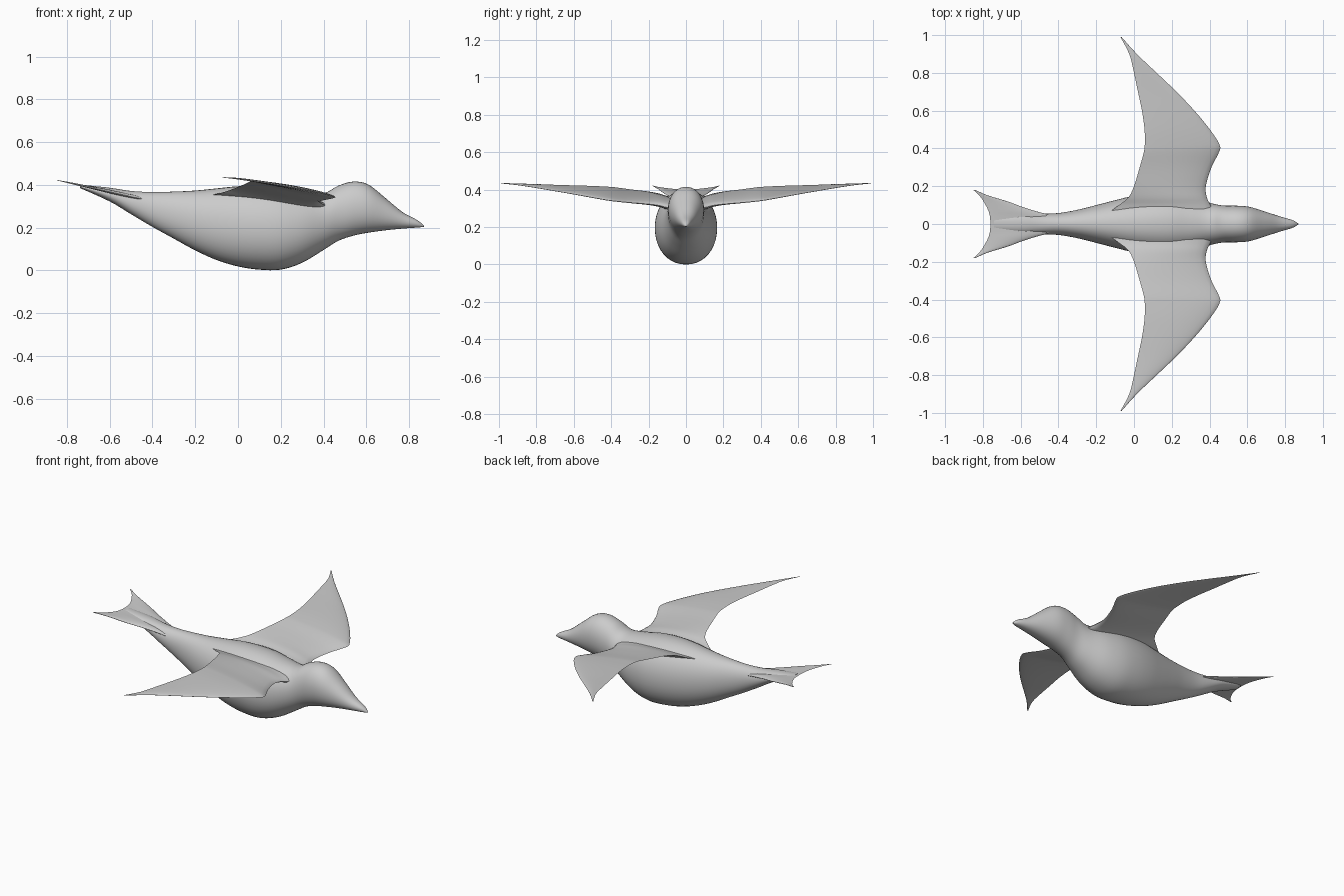
import bpy, bmesh, math

if "Cube" in bpy.data.objects:
    bpy.data.objects.remove(bpy.data.objects["Cube"])

# one plain grey for the whole bird
grey = bpy.data.materials.new("grey")
grey.diffuse_color = (0.6, 0.6, 0.6, 1)
grey.use_nodes = True
grey.node_tree.nodes["Principled BSDF"].inputs["Base Color"].default_value = grey.diffuse_color


def refine(rows, steps):
    """Smooth a table of stations with a Catmull-Rom curve."""
    out = []
    for i in range(len(rows) - 1):
        p0, p1 = rows[max(i - 1, 0)], rows[i]
        p2, p3 = rows[i + 1], rows[min(i + 2, len(rows) - 1)]
        for s in range(steps):
            t = s / steps
            out.append([0.5 * (2 * b + (c - a) * t + (2 * a - 5 * b + 4 * c - d) * t * t
                               + (3 * b - a - 3 * c + d) * t ** 3)
                        for a, b, c, d in zip(p0, p1, p2, p3)])
    return out + [list(rows[-1])]


def loft(name, rings, angle):
    """Skin closed rings of points and cap both ends."""
    bm = bmesh.new()
    loops = [[bm.verts.new(p) for p in ring] for ring in rings]
    n = len(loops[0])
    for a, b in zip(loops, loops[1:]):
        for i in range(n):
            j = (i + 1) % n
            bm.faces.new((a[i], a[j], b[j], b[i]))
    bm.faces.new(loops[0])
    bm.faces.new(loops[-1])
    bmesh.ops.recalc_face_normals(bm, faces=bm.faces)
    mesh = bpy.data.meshes.new(name)
    bm.to_mesh(mesh)
    bm.free()
    ob = bpy.data.objects.new(name, mesh)
    bpy.context.collection.objects.link(ob)
    mesh.materials.append(grey)
    bpy.context.view_layer.objects.active = ob
    ob.select_set(True)
    bpy.ops.object.shade_smooth_by_angle(angle=math.radians(angle))
    ob.select_set(False)
    return ob


def body_ring(x, low, high, half, n=40):
    mid, h = (low + high) / 2, (high - low) / 2
    ring = []
    for i in range(n):
        a = 2 * math.pi * i / n
        c, s = math.cos(a), math.sin(a)
        ring.append((x, half * math.copysign(abs(c) ** 0.93, c),
                     mid + h * math.copysign(abs(s) ** 0.96, s)))
    return ring


def blade_ring(y, front, rear, z_front, z_rear, thick, n=12):
    """Rounded front edge, thin rear edge."""
    ring = []
    for i in range(2 * n):
        a = math.pi * i / n
        u = (1 - math.cos(a)) / 2
        t = thick * (1.55 * math.sqrt(u) * (1 - u) + 0.04 * math.sin(a) ** 2)
        t = t if i < n else -t * 0.75
        ring.append((front + (rear - front) * u, y, z_front + (z_rear - z_front) * u + t))
    return ring


# body, head and beak: x, underside, back, half width
body = [
    (-0.74, 0.385, 0.401, 0.03), (-0.6, 0.322, 0.386, 0.05), (-0.5, 0.262, 0.371, 0.054),
    (-0.4, 0.203, 0.366, 0.058), (-0.3, 0.148, 0.368, 0.075), (-0.2, 0.093, 0.373, 0.1),
    (-0.1, 0.048, 0.383, 0.126), (0, 0.018, 0.393, 0.15), (0.1, 0.003, 0.395, 0.164),
    (0.2, 0.003, 0.388, 0.165), (0.3, 0.035, 0.370, 0.147), (0.4, 0.095, 0.361, 0.113),
    (0.47, 0.138, 0.396, 0.098), (0.54, 0.162, 0.415, 0.097), (0.61, 0.176, 0.401, 0.091),
    (0.69, 0.187, 0.338, 0.067), (0.77, 0.195, 0.272, 0.041), (0.84, 0.2, 0.234, 0.02),
    (0.87, 0.203, 0.208, 0.002)]
loft("body", [body_ring(*r) for r in refine(body, 4)], 60)

# wings: y, front edge, rear edge, front z, rear z, thickness
wing = [
    (0.04, 0.43, -0.16, 0.30, 0.345, 0.055), (0.1, 0.405, -0.08, 0.305, 0.362, 0.05),
    (0.14, 0.386, -0.03, 0.315, 0.378, 0.042), (0.2, 0.38, 0.0, 0.323, 0.39, 0.032),
    (0.3, 0.41, 0.03, 0.331, 0.402, 0.026), (0.38, 0.45, 0.052, 0.339, 0.413, 0.023),
    (0.42, 0.453, 0.057, 0.344, 0.416, 0.022), (0.5, 0.402, 0.056, 0.358, 0.42, 0.02),
    (0.6, 0.32, 0.042, 0.376, 0.423, 0.016), (0.7, 0.225, 0.021, 0.393, 0.426, 0.012),
    (0.8, 0.12, 0.0, 0.41, 0.43, 0.009), (0.9, 0.015, -0.025, 0.425, 0.433, 0.006),
    (0.99, -0.066, -0.072, 0.434, 0.435, 0.002)]
for side, name in ((1, "left_wing"), (-1, "right_wing")):
    loft(name, [blade_ring(r[0] * side, *r[1:]) for r in refine(wing, 3)], 50)

# forked tail, spread evenly to both sides: y, front edge, rear edge, thickness
half = [
    (0, -0.36, -0.76, 0.016), (0.04, -0.42, -0.763, 0.016), (0.065, -0.51, -0.769, 0.015),
    (0.09, -0.59, -0.78, 0.012), (0.12, -0.67, -0.797, 0.009), (0.15, -0.77, -0.818, 0.006),
    (0.18, -0.84, -0.85, 0.002)]
fan = [(-y, *r) for y, *r in half[:0:-1]] + half


def tail_z(x):
    return 0.42 - 0.22 * (x + 0.84)


loft("tail", [blade_ring(y, f, b, tail_z(f), tail_z(b), t)
              for y, f, b, t in refine(fan, 3)], 50)
